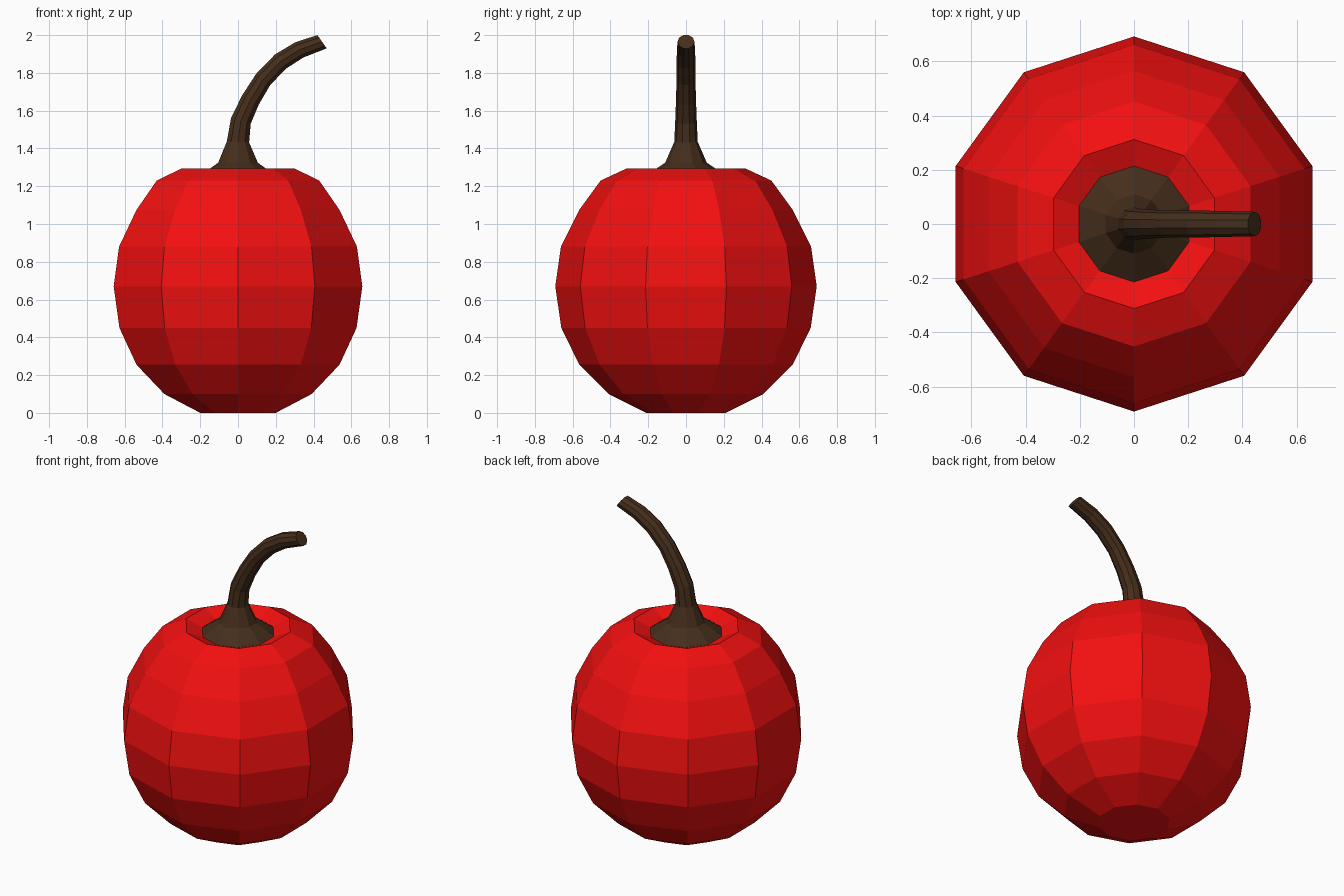
import bpy, bmesh, math
from mathutils import Vector

if "Cube" in bpy.data.objects:
    bpy.data.objects.remove(bpy.data.objects["Cube"])

SIDES = 10


def loft(name, rings, color):
    """Skin decagon rings given as (x, z, radius, tilt toward +x)."""
    bm = bmesh.new()
    loops = []
    for x, z, r, tilt in rings:
        u = Vector((math.cos(tilt), 0, -math.sin(tilt)))
        v = Vector((0, 1, 0))
        loop = []
        for i in range(SIDES):
            a = math.pi / 2 + i * math.tau / SIDES
            loop.append(bm.verts.new(Vector((x, 0, z)) + r * (u * math.cos(a) + v * math.sin(a))))
        loops.append(loop)
    for lo, hi in zip(loops, loops[1:]):
        for i in range(SIDES):
            j = (i + 1) % SIDES
            bm.faces.new((lo[i], lo[j], hi[j], hi[i]))
    bm.faces.new(loops[0][::-1])
    bm.faces.new(loops[-1])
    bmesh.ops.recalc_face_normals(bm, faces=bm.faces)
    mesh = bpy.data.meshes.new(name)
    bm.to_mesh(mesh)
    bm.free()
    mat = bpy.data.materials.new(name + "_color")
    mat.diffuse_color = color
    mat.use_nodes = True
    mat.node_tree.nodes["Principled BSDF"].inputs["Base Color"].default_value = mat.diffuse_color
    mesh.materials.append(mat)
    obj = bpy.data.objects.new(name, mesh)
    bpy.context.collection.objects.link(obj)
    return obj


# Faceted fruit body with a sunken hollow at the top
body = [(0, 0.21), (0.10, 0.41), (0.255, 0.565), (0.45, 0.66), (0.67, 0.692),
        (0.88, 0.662), (1.075, 0.565), (1.23, 0.452), (1.295, 0.312),
        (1.25, 0.205), (1.20, 0.12)]
loft("fruit_body", [(0, z, r, 0) for z, r in body], (0.9, 0.005, 0.005, 1))

# Stem: flared foot, then a curved stalk leaning to +x
foot = [(0, 1.253, 0.215, 0), (0, 1.325, 0.11, 0)]
path = [(0, 1.435), (0.015, 1.545), (0.065, 1.655), (0.133, 1.765),
        (0.225, 1.86), (0.325, 1.922), (0.445, 1.965)]
radii = [0.062, 0.057, 0.053, 0.05, 0.05, 0.048, 0.045]
tilts = [0.05, 0.28, 0.5, 0.66, 0.9, 1.08, 0.96]
stalk = [(x, z, r, t) for (x, z), r, t in zip(path, radii, tilts)]
loft("stem", foot + stalk, (0.06, 0.027, 0.011, 1))
